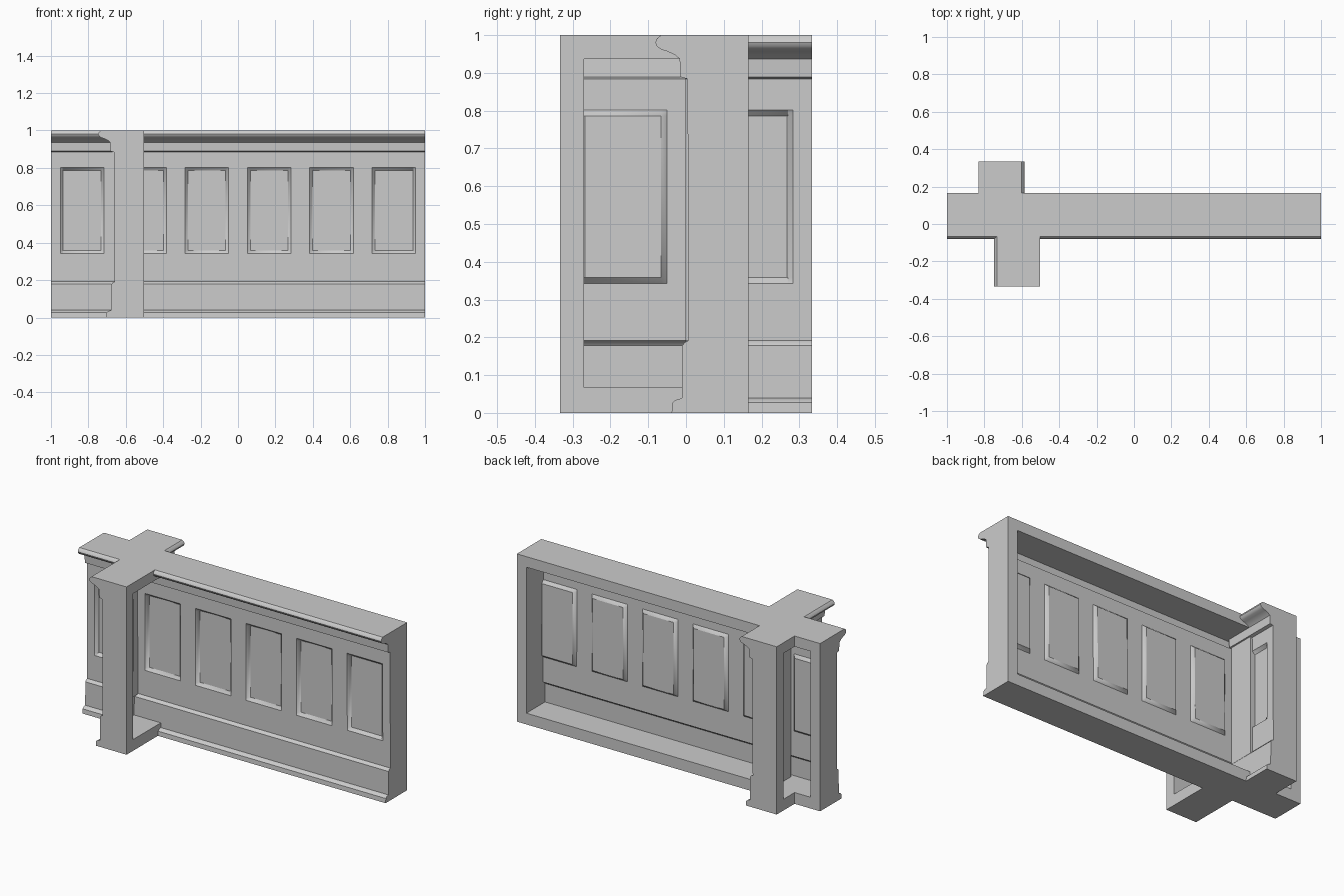
import bpy, bmesh, math

if "Cube" in bpy.data.objects:
    bpy.data.objects.remove(bpy.data.objects["Cube"])

BACK = 0.165          # flat rear plane of every wall
RIM = 0.063           # width of the rear frame
BAY = 1 / 3           # spacing of the recessed panels
Z_LOW, Z_HIGH = 0.067, 0.937

# front moulding profile as (y, z): plinth, skirting, field, frieze, cornice
PROFILE = [(-.038, 0), (-.036, .027), (-.028, .034), (-.011, .039), (-.010, .178),
           (-.004, .186), (.007, .192), (.004, .884), (-.014, .889), (-.017, .937),
           (-.030, .948), (-.050, .957), (-.066, .962), (-.077, .970),
           (-.081, .980), (-.077, .991), (-.066, 1)]
BEVEL, RECESS = 0.016, 0.018
HALF_W, P_LOW, P_HIGH = 0.117, 0.342, 0.802


def profile_y(z):
    for (y0, z0), (y1, z1) in zip(PROFILE, PROFILE[1:]):
        if z <= z1:
            return y0 + (y1 - y0) * (z - z0) / (z1 - z0)
    return PROFILE[-1][0]


def depth(u, z, centres):
    """Front surface position including the recessed panels."""
    inset = max(min(HALF_W - abs(u - c), z - P_LOW, P_HIGH - z) for c in centres)
    return profile_y(z) + RECESS * min(max(inset / BEVEL, 0), 1)


def build_wall(name, u0, u1, centres, open_start=False):
    bm = bmesh.new()

    def face(*pts):
        return bm.faces.new([bm.verts.new(p) for p in pts])

    left = u0 if open_start else u0 + RIM
    right = u1 - RIM
    us = {u0, u1, left, right}
    for c in centres:
        us |= {c - HALF_W, c - HALF_W + BEVEL, c + HALF_W - BEVEL, c + HALF_W}
    us = sorted(us)
    zs = sorted({z for _, z in PROFILE} | {Z_LOW, Z_HIGH, P_LOW, P_LOW + BEVEL,
                                           P_HIGH - BEVEL, P_HIGH})

    def front(u, z):
        return (u, depth(u, z, centres), z)

    # moulded front sheet
    for ua, ub in zip(us, us[1:]):
        for za, zb in zip(zs, zs[1:]):
            face(front(ua, za), front(ub, za), front(ub, zb), front(ua, zb))
    # top and bottom
    for z in (0, 1):
        face(*[front(u, z) for u in us], (u1, BACK, z), (u0, BACK, z))
    # end caps
    for u in ([u1] if open_start else [u0, u1]):
        face(*[front(u, z) for z in zs], (u, BACK, 1), (u, BACK, 0))
    # rear frame
    outer = [(u0, 0), (u1, 0), (u1, 1), (u0, 1)]
    inner = [(left, Z_LOW), (right, Z_LOW), (right, Z_HIGH), (left, Z_HIGH)]
    for i in range(3 if open_start else 4):
        j = (i + 1) % 4
        face(*[(u, BACK, z) for u, z in (outer[i], outer[j], inner[j], inner[i])])
    # reveals running from the frame in to the back of the sheet
    for z in (Z_LOW, Z_HIGH):
        y = profile_y(z)
        face((left, BACK, z), (right, BACK, z), (right, y, z), (left, y, z))
    rows = [z for z in zs if Z_LOW <= z <= Z_HIGH]
    for u in ([right] if open_start else [left, right]):
        face(*[front(u, z) for z in rows], (u, BACK, Z_HIGH), (u, BACK, Z_LOW))

    bmesh.ops.remove_doubles(bm, verts=bm.verts, dist=1e-5)
    bmesh.ops.recalc_face_normals(bm, faces=bm.faces)
    return finish(name, bm)


def finish(name, bm):
    mesh = bpy.data.meshes.new(name)
    bm.to_mesh(mesh)
    bm.free()
    obj = bpy.data.objects.new(name, mesh)
    bpy.context.collection.objects.link(obj)
    bpy.ops.object.select_all(action='DESELECT')
    obj.select_set(True)
    bpy.context.view_layer.objects.active = obj
    bpy.ops.object.shade_smooth_by_angle(angle=math.radians(35))
    return obj


# long wall with six panels
build_wall("main_wall", -1, 1, [(i - 2.5) * BAY for i in range(6)])

# short cross wings, facing opposite ways about the same axis
for name, angle in (("front_wing", -90), ("back_wing", 90)):
    wing = build_wall(name, 0, BAY, [BAY / 2], open_start=True)
    wing.location = (-2 / 3, 0, 0)
    wing.rotation_euler.z = math.radians(angle)

# flat jamb where the back wing crosses the hollow of the main wall
bm = bmesh.new()
bmesh.ops.create_cube(bm, size=1)
for v in bm.verts:
    v.co = (-.68 + v.co.x * .04, .0875 + v.co.y * .155,
            (Z_LOW + Z_HIGH) / 2 + v.co.z * (Z_HIGH - Z_LOW))
finish("junction_jamb", bm)
